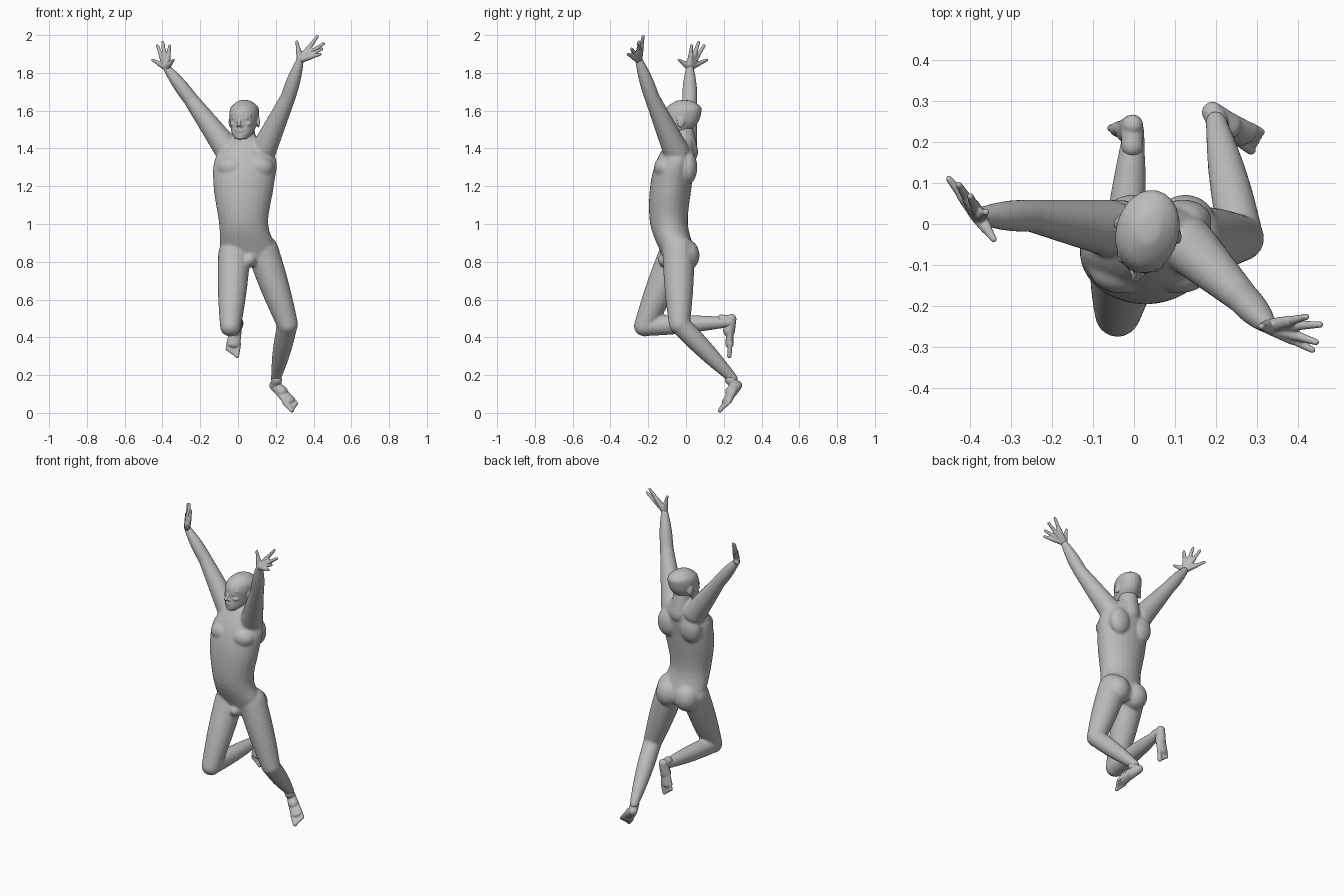
import bpy
import bmesh
import math
from mathutils import Vector, Matrix

default_cube = bpy.data.objects.get("Cube")
if default_cube:
    bpy.data.objects.remove(default_cube, do_unlink=True)

GREY = (.5, .5, .5, 1)
skin = bpy.data.materials.new("grey_skin")
skin.use_nodes = True
skin.diffuse_color = GREY
skin.node_tree.nodes["Principled BSDF"].inputs["Base Color"].default_value = GREY

UP = Vector((0, 0, 1))
RIGHTWARD = Vector((1, 0, 0))


def loft(bm, sections, side=RIGHTWARD, sides=24):
    """Skin a list of ellipses given as (centre, direction, radius, cross radius)."""
    rings = []
    for centre, along, radius, cross_radius in sections:
        u = (side - along * along.dot(side)).normalized()
        v = along.cross(u)
        angles = [math.tau * k / sides for k in range(sides)]
        rings.append([bm.verts.new(centre + u * radius * math.cos(a) + v * cross_radius * math.sin(a))
                      for a in angles])
    for low, high in zip(rings, rings[1:]):
        for k in range(sides):
            n = (k + 1) % sides
            bm.faces.new((low[k], low[n], high[n], high[k]))
    bm.faces.new(rings[0][::-1])
    bm.faces.new(rings[-1])


def limb(bm, start, end, start_radius, end_radius, swell=0.0, flatness=1.0, side=RIGHTWARD, steps=10):
    """Tapering round-ended segment that swells in the middle like a muscle."""
    start, end = Vector(start), Vector(end)
    along = (end - start).normalized()
    bends = [math.pi / 2 * k / 5 for k in range(1, 5)]
    sections = [(start - along * start_radius * flatness * math.sin(a), start_radius * math.cos(a))
                for a in reversed(bends)]
    for k in range(steps + 1):
        t = k / steps
        radius = start_radius + (end_radius - start_radius) * t + swell * math.sin(math.pi * t)
        sections.append((start.lerp(end, t), radius))
    sections += [(end + along * end_radius * flatness * math.sin(a), end_radius * math.cos(a))
                 for a in bends]
    loft(bm, [(centre, along, radius, radius * flatness) for centre, radius in sections], side)


def smooth_levels(levels, steps=5):
    """Round off a list of level cross-sections with a spline through them."""
    padded = [levels[0]] + levels + [levels[-1]]
    result = []
    for a, b, c, d in zip(padded, padded[1:], padded[2:], padded[3:]):
        for k in range(steps):
            t = k / steps
            result.append([q + t / 2 * (r - p + t * (2 * p - 5 * q + 4 * r - s
                                                     + t * (3 * (q - r) + s - p)))
                           for p, q, r, s in zip(a, b, c, d)])
    return result + [levels[-1]]


def blob(bm, centre, size, turn=0.0):
    matrix = Matrix.Translation(centre) @ Matrix.Rotation(turn, 4, "Z") @ Matrix.Diagonal((*size, 1))
    bmesh.ops.create_uvsphere(bm, u_segments=20, v_segments=12, radius=1, matrix=matrix)


def finish(bm, name, voxel, smoothing):
    """Fuse the overlapping volumes into one soft skin."""
    bmesh.ops.recalc_face_normals(bm, faces=bm.faces)
    mesh = bpy.data.meshes.new(name)
    bm.to_mesh(mesh)
    bm.free()
    mesh.materials.append(skin)
    obj = bpy.data.objects.new(name, mesh)
    bpy.context.collection.objects.link(obj)
    fuse = obj.modifiers.new("fuse", "REMESH")
    fuse.mode = "VOXEL"
    fuse.voxel_size = voxel
    fuse.use_smooth_shade = True
    soften = obj.modifiers.new("soften", "SMOOTH")
    soften.factor = .5
    soften.iterations = smoothing


# Torso: centre x, y, height, half width, half depth
body = bmesh.new()
torso = [(.06, -.04, .78, .09, .07), (.06, -.04, .84, .15, .09), (.03, -.09, 1, .13, .1),
         (.03, -.08, 1.2, .16, .11), (.04, -.05, 1.35, .16, .1), (.04, -.02, 1.46, .06, .06)]
loft(body, [(Vector((x, y, z)), UP, wide, deep) for x, y, z, wide, deep in smooth_levels(torso)])
limb(body, (.04, 0, 1.38), (.03, -.02, 1.52), .065, .055)           # neck
for s in (-1, 1):
    blob(body, (.04 + s * .07, -.11, 1.3), (.08, .06, .06))         # chest
    blob(body, (.04 + s * .08, .01, 1.3), (.07, .05, .09))          # shoulder blade
    blob(body, (.06 + s * .065, 0, .835), (.076, .072, .085))       # buttock
blob(body, (.06, -.1, .81), (.04, .05, .04))                        # groin

# Arms and legs, each from root to middle joint to end
left_wrist, right_wrist = Vector((.33, -.25, 1.87)), Vector((-.38, .02, 1.83))
arms = [((.13, -.05, 1.38), (.265, -.18, 1.67), left_wrist),
        ((-.06, -.01, 1.4), (-.25, .02, 1.66), right_wrist)]
legs = [((.13, -.04, .86), (.262, -.035, .47), (.2, .25, .18)),
        ((-.02, -.06, .84), (-.04, -.22, .46), (0, .23, .48))]
for shoulder, elbow, wrist in arms:
    limb(body, shoulder, elbow, .07, .04)
    limb(body, elbow, wrist, .04, .02, swell=.006)
for hip, knee, ankle in legs:
    limb(body, hip, knee, .085, .056, swell=.006)
    limb(body, knee, ankle, .054, .026, swell=.008)
finish(body, "body", .007, 9)

# Head, turned slightly to its right
head = bmesh.new()
TURN = -.25
across = Vector((math.cos(TURN), math.sin(TURN), 0))
facing = across.cross(UP) 


def on_head(forward, sideways, z):
    return Vector((.035, -.01, z)) + facing * forward + across * sideways


# Skull: forward shift, height, half width, half depth
skull = [(.08, 1.45, .03, .03), (.05, 1.48, .055, .065), (.02, 1.53, .07, .09),
         (.01, 1.58, .077, .1), (0, 1.62, .07, .09), (0, 1.65, .035, .045), (0, 1.656, .01, .01)]
loft(head, [(on_head(forward, 0, z), UP, wide, deep)
            for forward, z, wide, deep in smooth_levels(skull)], side=across)
limb(head, on_head(.1, 0, 1.565), on_head(.125, 0, 1.526), .008, .011)         # nose
for s in (-1, 1):
    limb(head, on_head(.102, s * .012, 1.578), on_head(.08, s * .05, 1.578), .008, .008)  # brow
    blob(head, on_head(.092, s * .03, 1.56), (.014, .012, .007), TURN)         # eye
    blob(head, on_head(.075, s * .04, 1.53), (.02, .025, .016), TURN)          # cheek
    blob(head, on_head(.11, s * .012, 1.52), (.008, .01, .007), TURN)          # nostril
    blob(head, on_head(0, s * .075, 1.54), (.008, .02, .03), TURN + s * .3)    # ear
for z in (1.5, 1.49):
    blob(head, on_head(.106, 0, z), (.024, .014, .005), TURN)                  # lips
blob(head, on_head(.095, 0, 1.46), (.022, .02, .014), TURN)                    # chin
finish(head, "head", .004, 2)


# Hands, thumb and fingers fanning out from the wrist
def hand(name, wrist, tips):
    bm = bmesh.new()
    for tip in map(Vector, tips):
        knuckle = wrist.lerp(tip, .52)
        limb(bm, wrist, knuckle, .019, .014)
        limb(bm, knuckle, wrist.lerp(tip, .95), .012, .008)
    finish(bm, name, .004, 2)


hand("left_hand", left_wrist,
     [(.31, -.25, 1.97), (.425, -.225, 2), (.46, -.245, 1.96), (.45, -.29, 1.93), (.44, -.31, 1.9)])
hand("right_hand", right_wrist,
     [(-.34, -.04, 1.87), (-.36, .03, 1.95), (-.4, .07, 1.97), (-.43, .1, 1.95), (-.455, .115, 1.87)])


# Feet, running from heel to toes along the sole
def foot(name, heel, toe, up, inner):
    bm = bmesh.new()
    heel, toe, up = Vector(heel), Vector(toe), Vector(up)
    along = (toe - heel).normalized()
    up = (up - along * along.dot(up)).normalized()
    side = along.cross(up) * inner

    def at(t, height, sideways=0.0):
        return heel.lerp(toe, t) + up * height + side * sideways

    limb(bm, at(.12, .03), at(.4, .034), .026, .032, side=side)                # heel and arch
    limb(bm, at(.35, .03), at(.7, .02), .032, .037, flatness=.6, side=side)    # ball
    limb(bm, at(.16, .03), at(.17, .08), .027, .027)                           # ankle
    for i in range(5):
        spread = .028 - i * .014
        radius = .009 if i else .012
        limb(bm, at(.68, .017, spread), at(.96 - i * .03, .012, spread), radius, radius)  # toe
    finish(bm, name, .004, 2)


foot("left_foot", (.17, .305, .14), (.31, .2, .01), (.05, -.2, .2), 1)
foot("right_foot", (0, .275, .52), (-.035, .24, .295), (0, -1, 0), -1)
